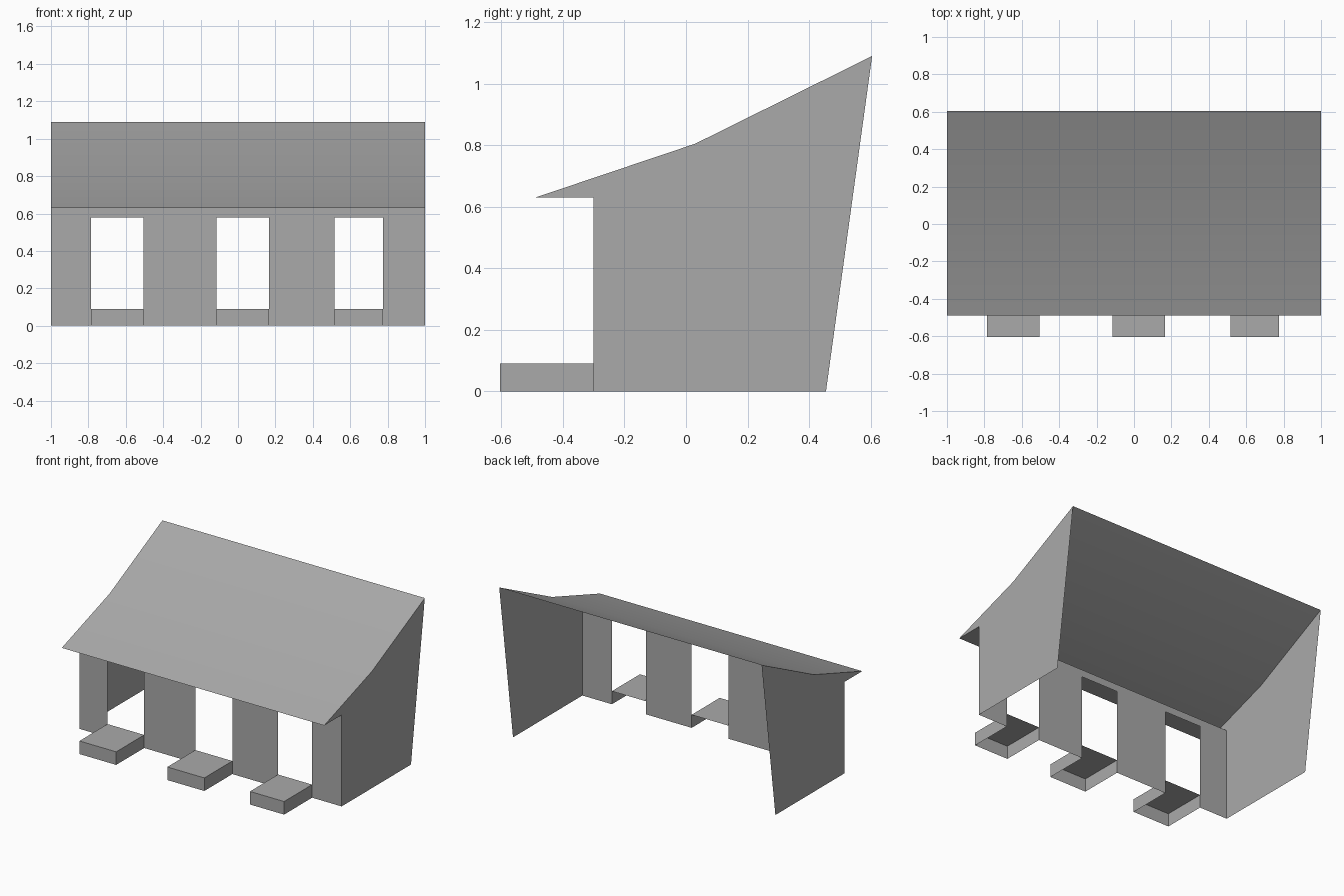
import bpy
import math

if "Cube" in bpy.data.objects:
    bpy.data.objects.remove(bpy.data.objects["Cube"], do_unlink=True)

# One plain grey for the whole shelter
grey = bpy.data.materials.new("plain_grey")
grey.use_nodes = True
GREY = (0.4, 0.4, 0.4, 1)
grey.diffuse_color = GREY
grey.node_tree.nodes["Principled BSDF"].inputs["Base Color"].default_value = GREY

HALF = 1.0
WALL_Y, EAVE_Y, STEP_Y = -0.30, -0.49, -0.605
EAVE_Z, DOOR_Z, STEP_Z = 0.63, 0.58, 0.09
EAVE, BEND, PEAK = (EAVE_Y, EAVE_Z), (0.03, 0.805), (0.605, 1.09)
DOORS = [(-0.785, -0.505), (-0.115, 0.167), (0.515, 0.775)]


def sheet(name, verts, faces):
    """Thin surface object from points and faces."""
    mesh = bpy.data.meshes.new(name)
    mesh.from_pydata(verts, [], faces)
    mesh.materials.append(grey)
    mesh.update()
    obj = bpy.data.objects.new(name, mesh)
    bpy.context.collection.objects.link(obj)
    return obj


def strip(name, profile, x0, x1):
    """Sweep an open (y, z) profile from x0 to x1."""
    n = len(profile)
    verts = [(x, y, z) for x in (x0, x1) for y, z in profile]
    faces = [(i, n + i, n + i + 1, i + 1) for i in range(n - 1)]
    return sheet(name, verts, faces)


# Roof with a gentle bend, shaded smoothly across it
roof = strip("roof", [EAVE, BEND, PEAK], -HALF, HALF)
bpy.ops.object.select_all(action="DESELECT")
roof.select_set(True)
bpy.context.view_layer.objects.active = roof
bpy.ops.object.shade_smooth_by_angle(angle=math.radians(30))

# Flat underside of the overhang
strip("soffit", [(WALL_Y, EAVE_Z), EAVE], -HALF, HALF)

# End walls, with the leaning back edge and the closed overhang end
end = [(WALL_Y, 0), (0.455, 0), PEAK, BEND, EAVE, (WALL_Y, EAVE_Z)]
for name, x in (("left_wall", HALF), ("right_wall", -HALF)):
    order = list(range(len(end)))
    sheet(name, [(x, y, z) for y, z in end], [order if x > 0 else order[::-1]])

# Front wall outline, notched by the doorways
outline = [(-HALF, 0)]
for a, b in DOORS:
    outline += [(a, 0), (a, DOOR_Z), (b, DOOR_Z), (b, 0)]
outline += [(HALF, 0), (HALF, EAVE_Z), (-HALF, EAVE_Z)]
sheet("front_wall", [(x, WALL_Y, z) for x, z in outline], [range(len(outline))])

# Hollow doorsteps: top, front and two sides
for side, (a, b) in zip(("right", "middle", "left"), DOORS):
    ring = [(a, WALL_Y), (a, STEP_Y), (b, STEP_Y), (b, WALL_Y)]
    verts = [(x, y, z) for z in (0, STEP_Z) for x, y in ring]
    faces = [(i, i + 1, i + 5, i + 4) for i in range(3)] + [(4, 5, 6, 7)]
    sheet(side + "_doorstep", verts, faces)
